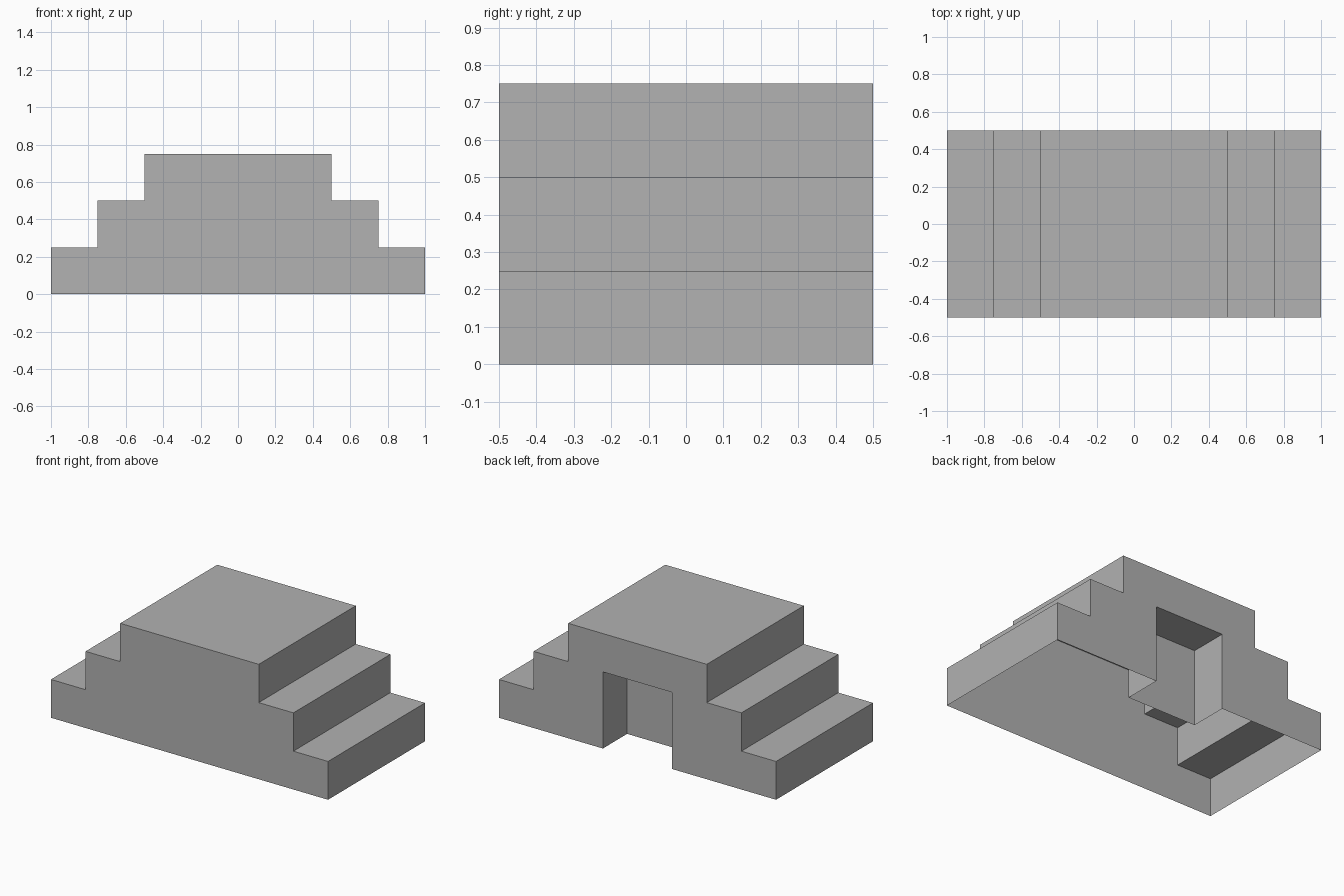
import bpy
import bmesh

cube = bpy.data.objects.get("Cube")
if cube:
    bpy.data.objects.remove(cube, do_unlink=True)

# Single plain grey
grey = bpy.data.materials.new("plain_grey")
grey.use_nodes = True
colour = (0.445, 0.445, 0.445, 1.0)
grey.diffuse_color = colour
grey.node_tree.nodes["Principled BSDF"].inputs["Base Color"].default_value = colour

STEP = 0.25
BACK = 0.5
NICHE = 0.25


def add_panel(bm, outline, y):
    """Flat upright face from (x, z) points at depth y."""
    bm.faces.new([bm.verts.new((x, y, z)) for x, z in outline])


def add_strip(bm, path, y0, y1):
    """Sweep an open (x, z) path from y0 to y1."""
    rows = [(bm.verts.new((x, y0, z)), bm.verts.new((x, y1, z))) for x, z in path]
    for (a0, a1), (b0, b1) in zip(rows, rows[1:]):
        bm.faces.new((a0, a1, b1, b0))


def finish(bm, name):
    bmesh.ops.remove_doubles(bm, verts=bm.verts, dist=0.0001)
    mesh = bpy.data.meshes.new(name)
    bm.to_mesh(mesh)
    bm.free()
    mesh.materials.append(grey)
    bpy.context.collection.objects.link(bpy.data.objects.new(name, mesh))


# Stair profile: climb one side, then mirror it down the other
climb = []
for i in range(3):
    x = 1 - i * STEP
    climb += [(x, i * STEP), (x, (i + 1) * STEP)]
profile = climb + [(-x, z) for x, z in reversed(climb)]
doorway = [(-0.25, 0), (-0.25, 0.5), (0.25, 0.5), (0.25, 0)]

# Hollow stepped shell, open underneath, with a doorway cut in the back
bm = bmesh.new()
add_strip(bm, profile, -BACK, BACK)
add_panel(bm, profile, -BACK)
add_panel(bm, list(reversed(profile + doorway)), BACK)
finish(bm, "stepped_shell")

# Shallow niche behind the doorway, without a floor
bm = bmesh.new()
add_strip(bm, doorway, NICHE, BACK)
add_panel(bm, doorway, NICHE)
finish(bm, "door_niche")
